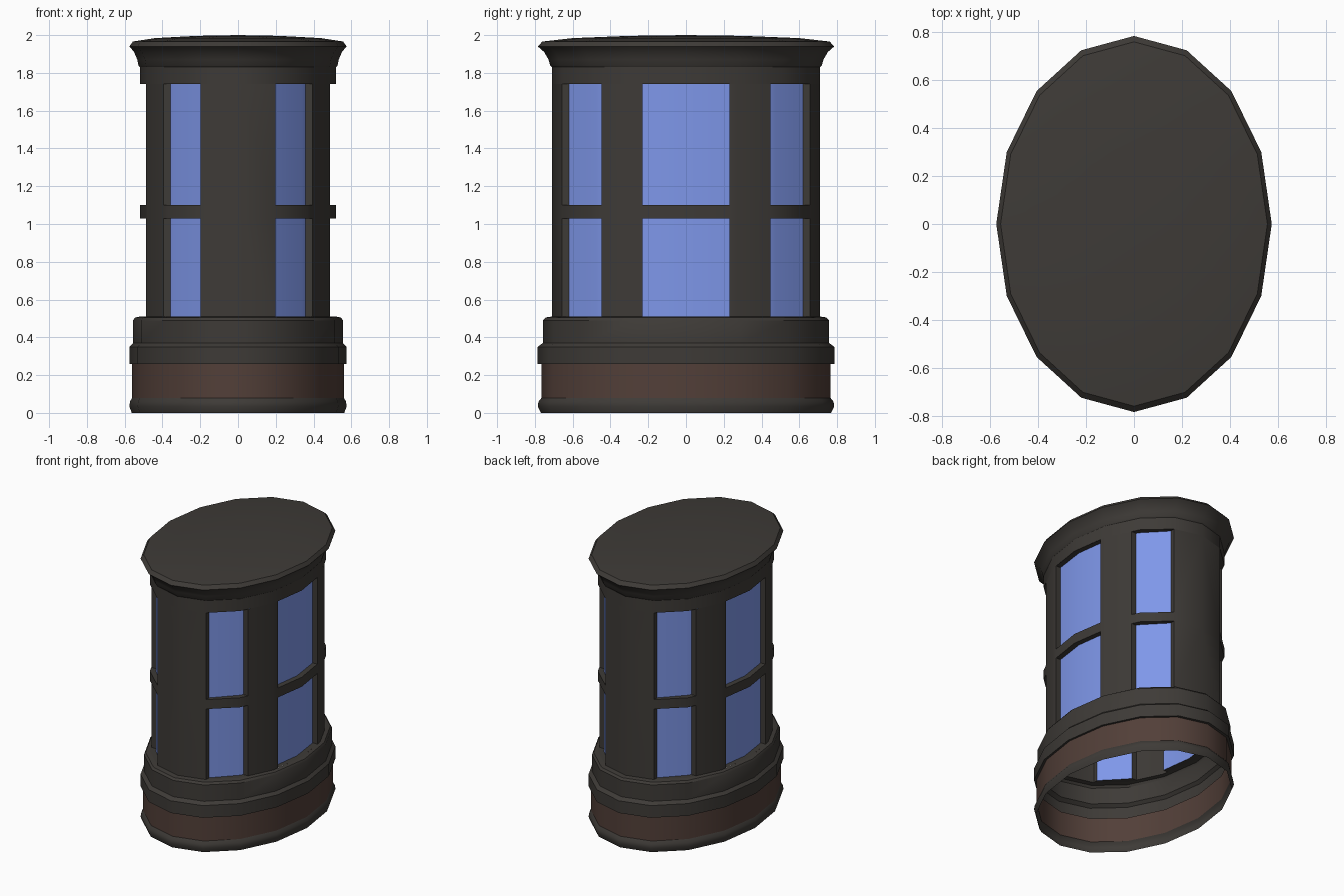
import bpy, bmesh, math

if "Cube" in bpy.data.objects:
    bpy.data.objects.remove(bpy.data.objects["Cube"])

SIDES, RATIO = 16, 1.365   # 16-sided oval plan, y radius = x radius * RATIO


def material(name, rgb):
    m = bpy.data.materials.new(name)
    m.diffuse_color = (*rgb, 1)
    m.use_nodes = True
    m.node_tree.nodes["Principled BSDF"].inputs["Base Color"].default_value = m.diffuse_color
    return m


dark = material("dark_metal", (0.048, 0.043, 0.038))
brown = material("brown_panel", (0.085, 0.050, 0.040))
blue = material("blue_glass", (0.21, 0.31, 0.82))


def finish(bm, name, mat, mirror=False):
    bmesh.ops.remove_doubles(bm, verts=bm.verts, dist=1e-4)
    me = bpy.data.meshes.new(name)
    bm.to_mesh(me)
    bm.free()
    me.materials.append(mat)
    ob = bpy.data.objects.new(name, me)
    bpy.context.collection.objects.link(ob)
    if mirror:
        mod = ob.modifiers.new("mirror", 'MIRROR')
        mod.use_axis = (True, True, False)
    bpy.ops.object.select_all(action='DESELECT')
    ob.select_set(True)
    bpy.context.view_layer.objects.active = ob
    bpy.ops.object.shade_smooth_by_angle(angle=math.radians(34))
    return ob


def face(bm, pts, flip=False):
    pts = pts[::-1] if flip else pts
    bm.faces.new([bm.verts.new(p) for p in pts])


def oval_shell(name, profile, mat):
    """Sweep an (x radius, z) profile, listed bottom to top, round the oval."""
    bm = bmesh.new()
    ang = [2 * math.pi * i / SIDES for i in range(SIDES + 1)]
    for (r0, z0), (r1, z1) in zip(profile, profile[1:]):
        for a, b in zip(ang, ang[1:]):
            def p(r, t, z):
                return (r * math.cos(t), r * RATIO * math.sin(t), z)
            pts = [p(r0, a, z0), p(r0, b, z0), p(r1, b, z1)]
            if r1 > 0:
                pts.append(p(r1, a, z1))
            face(bm, pts)
    return finish(bm, name, mat)


# Base mouldings and brown plinth panel
oval_shell("foot_moulding", [(0.563, 0), (0.575, 0.035), (0.572, 0.06), (0.56, 0.08)], dark)
oval_shell("plinth_panel", [(0.56, 0.08), (0.56, 0.26)], brown)
oval_shell("plinth_band", [(0.56, 0.26), (0.575, 0.26), (0.575, 0.35), (0.555, 0.37),
                           (0.555, 0.49), (0.545, 0.505), (0.52, 0.51)], dark)

# Cornice and shallow domed roof
oval_shell("cornice", [(0.52, 1.74), (0.52, 1.83), (0.527, 1.84), (0.533, 1.87),
                       (0.55, 1.91), (0.566, 1.93), (0.575, 1.94), (0.557, 1.966)], dark)
oval_shell("roof", [(0.557, 1.966), (0.44, 1.984), (0.22, 1.996), (0, 2.0)], dark)

# Quarter plan of the wall; window = run of stations with recessed inner points
plan = [(0.52, 0), (0.486, 0.23), (0.4804, 0.2716), (0.395, 0.447),
        (0.3677, 0.5019), (0.199, 0.6558), (0, 0.7098)]
windows = {0: [(0.48, 0), (0.449, 0.23)],
           3: [(0.357, 0.447), (0.339, 0.474), (0.199, 0.62)]}
glazed = {0, 3, 4}
rows = [(0.51, 1.03, True), (1.03, 1.10, False), (1.10, 1.74, True)]

wall, glass = bmesh.new(), bmesh.new()


def strip(bm, pts, z0, z1, skip=()):
    for i, (a, b) in enumerate(zip(pts, pts[1:])):
        if i not in skip:
            face(bm, [(*a, z0), (*b, z0), (*b, z1), (*a, z1)])


for z0, z1, is_window_row in rows:
    strip(wall, plan, z0, z1, glazed if is_window_row else ())
    if not is_window_row:
        continue
    for start, inner in windows.items():
        outer = plan[start:start + len(inner)]
        strip(glass, inner, z0, z1)
        # sill and head
        for z, flip in ((z0, False), (z1, True)):
            for i in range(len(inner) - 1):
                face(wall, [(*outer[i], z), (*outer[i + 1], z),
                            (*inner[i + 1], z), (*inner[i], z)], flip)
        # jambs (the side window continues across the mirror plane)
        for k, flip in ((0, False), (-1, True)):
            if outer[k][1] > 0:
                o, n = outer[k], inner[k]
                face(wall, [(*o, z0), (*n, z0), (*n, z1), (*o, z1)], flip)

finish(wall, "window_wall", dark, mirror=True)
finish(glass, "window_glass", blue, mirror=True)
